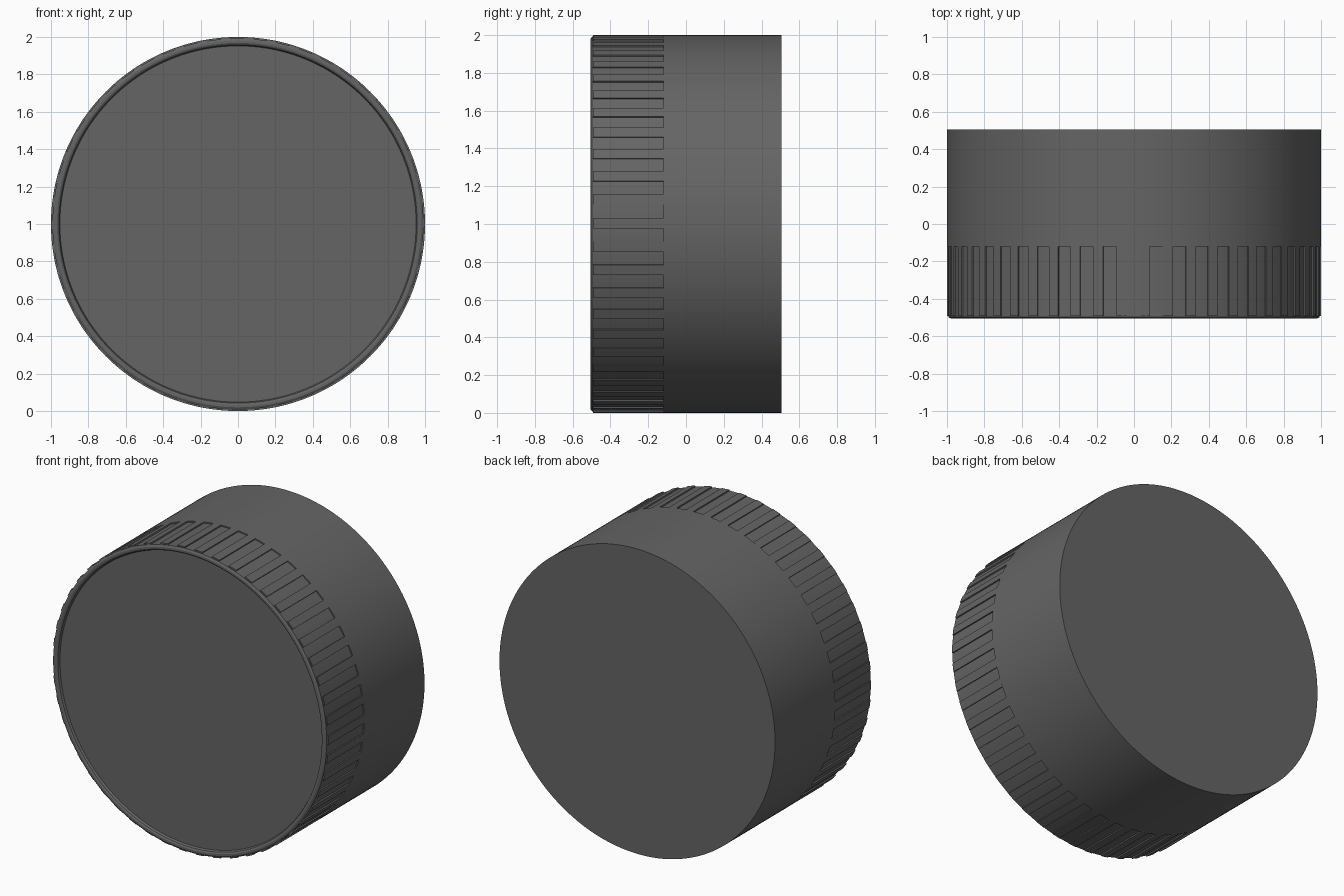
import bpy, bmesh, math

if "Cube" in bpy.data.objects:
    bpy.data.objects.remove(bpy.data.objects["Cube"])

R, RG, CZ, SEG, RIBS = 1.0, 0.992, 1.0, 200, 50

dark = bpy.data.materials.new("dark_grey")
dark.diffuse_color = (0.13, 0.13, 0.13, 1)
dark.use_nodes = True
dark.node_tree.nodes["Principled BSDF"].inputs["Base Color"].default_value = dark.diffuse_color


def point(r, y, a):
    return (r * math.cos(a), y, CZ + r * math.sin(a))


def finish(bm, name):
    bmesh.ops.recalc_face_normals(bm, faces=bm.faces)
    me = bpy.data.meshes.new(name)
    bm.to_mesh(me)
    bm.free()
    ob = bpy.data.objects.new(name, me)
    bpy.context.collection.objects.link(ob)
    me.materials.append(dark)
    bpy.ops.object.select_all(action='DESELECT')
    ob.select_set(True)
    bpy.context.view_layer.objects.active = ob
    bpy.ops.object.shade_smooth_by_angle(angle=math.radians(30))


# Round body: recessed face, raised rim, grip band, full-width rear
profile = [(0.952, -0.485), (0.958, -0.499), (0.968, -0.505), (0.98, -0.505),
           (RG, -0.498), (RG, -0.12), (R, -0.12), (R, 0.505)]
bm = bmesh.new()
rings = [[bm.verts.new(point(r, y, 2 * math.pi * i / SEG)) for i in range(SEG)]
         for r, y in profile]
for a, b in zip(rings, rings[1:]):
    for i in range(SEG):
        j = (i + 1) % SEG
        bm.faces.new((a[i], a[j], b[j], b[i]))
bm.faces.new(rings[0])
bm.faces.new(rings[-1])
finish(bm, "knob_body")

# Grip ribs around the front band, flush with the rear
bm = bmesh.new()
pitch = 2 * math.pi / RIBS
for k in range(RIBS):
    mid = k * pitch + 0.005
    secs = []
    for t in (-0.22, 0, 0.22):
        a = mid + t * pitch
        secs.append([bm.verts.new(point(r, y, a)) for r, y in
                     ((RG - 0.004, -0.492), (R, -0.492), (R, -0.12), (RG - 0.004, -0.12))])
    for p, q in zip(secs, secs[1:]):
        for i in range(3):
            bm.faces.new((p[i], p[i + 1], q[i + 1], q[i]))
    bm.faces.new(secs[0])
    bm.faces.new(secs[-1])
finish(bm, "grip_ribs")
